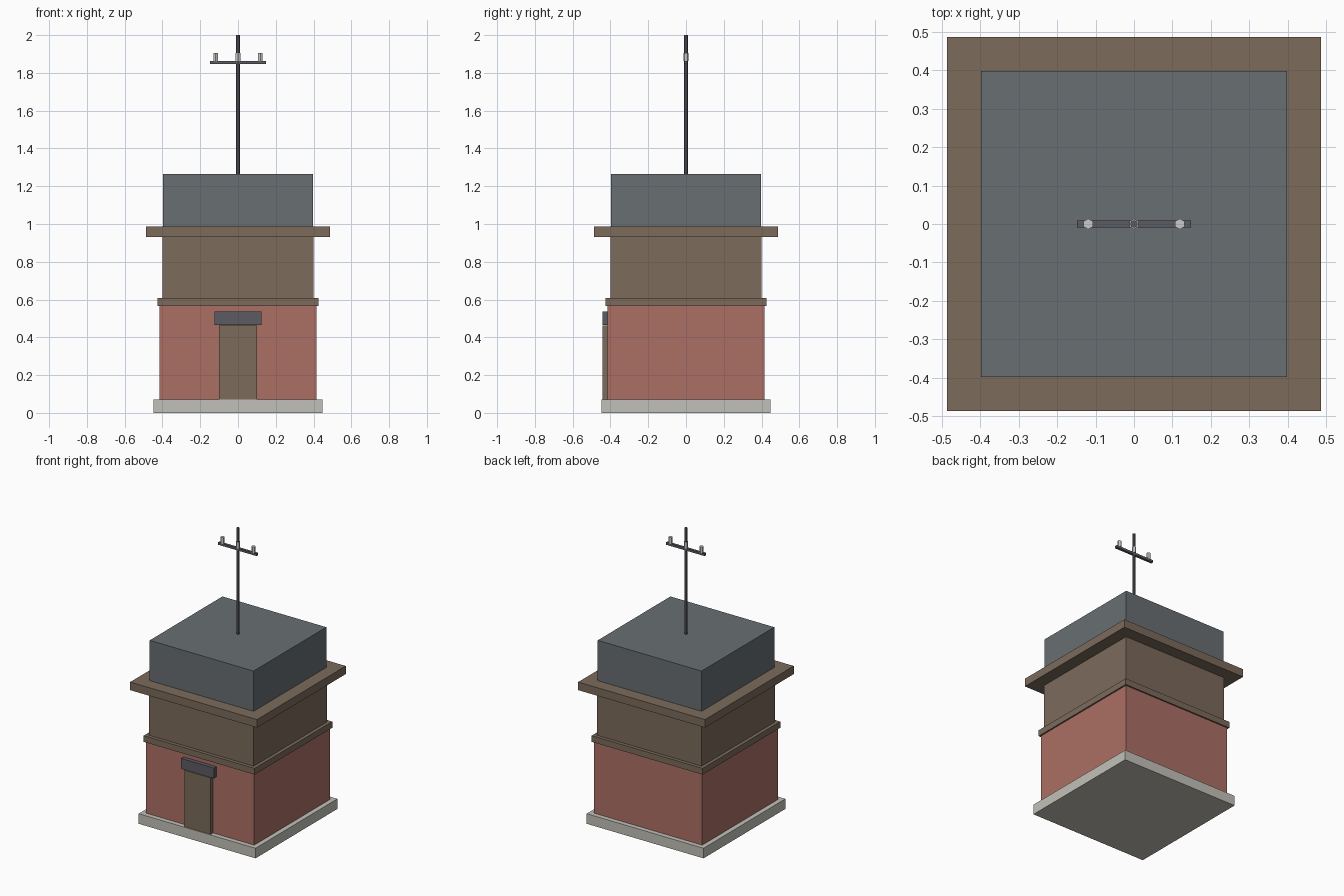
import bpy, math

if "Cube" in bpy.data.objects:
    bpy.data.objects.remove(bpy.data.objects["Cube"])


def material(name, rgb):
    m = bpy.data.materials.new(name)
    m.diffuse_color = (*rgb, 1)
    m.use_nodes = True
    m.node_tree.nodes["Principled BSDF"].inputs["Base Color"].default_value = m.diffuse_color
    return m


STONE = material("pale_stone", (0.54, 0.53, 0.48))
BRICK = material("brick_red", (0.41, 0.16, 0.13))
WOOD = material("brown_wood", (0.20, 0.145, 0.105))
SLATE = material("slate", (0.138, 0.156, 0.165))
METAL = material("dark_metal", (0.105, 0.105, 0.125))
CERAMIC = material("ceramic", (0.65, 0.65, 0.65))


def box(name, x, y, z, mat):
    """Box from (min, max) ranges on each axis."""
    bpy.ops.mesh.primitive_cube_add(size=1, location=[(a + b) / 2 for a, b in (x, y, z)])
    o = bpy.context.object
    o.name = name
    o.scale = [b - a for a, b in (x, y, z)]
    bpy.ops.object.transform_apply(location=False, rotation=False, scale=True)
    o.data.materials.append(mat)


def rod(name, x, r, z0, z1, sides, mat):
    bpy.ops.mesh.primitive_cylinder_add(vertices=sides, radius=r, depth=z1 - z0,
                                        location=(x, 0, (z0 + z1) / 2))
    o = bpy.context.object
    o.name = name
    o.data.materials.append(mat)


# Stacked square tiers: half width, bottom, top
for name, h, z0, z1, mat in (
    ("plinth", 0.448, 0.0, 0.07, STONE),
    ("brick_walls", 0.415, 0.07, 0.565, BRICK),
    ("belt_course", 0.425, 0.565, 0.608, WOOD),
    ("upper_walls", 0.401, 0.608, 0.93, WOOD),
    ("eave_slab", 0.486, 0.93, 0.986, WOOD),
    ("roof_block", 0.398, 0.986, 1.265, SLATE),
):
    box(name, (-h, h), (-h, h), (z0, z1), mat)

# Door and its lintel on the front
box("door", (-0.1, 0.1), (-0.443, -0.41), (0.07, 0.462), WOOD)
box("door_lintel", (-0.125, 0.125), (-0.443, -0.41), (0.466, 0.537), METAL)

# Mast, crossarm and insulators
rod("mast", 0, 0.01, 1.265, 2.0, 8, METAL)
box("crossarm", (-0.148, 0.148), (-0.009, 0.009), (1.846, 1.862), METAL)
for i in (-1, 0, 1):
    rod("insulator", i * 0.119, 0.0138, 1.862, 1.904, 6, CERAMIC)
